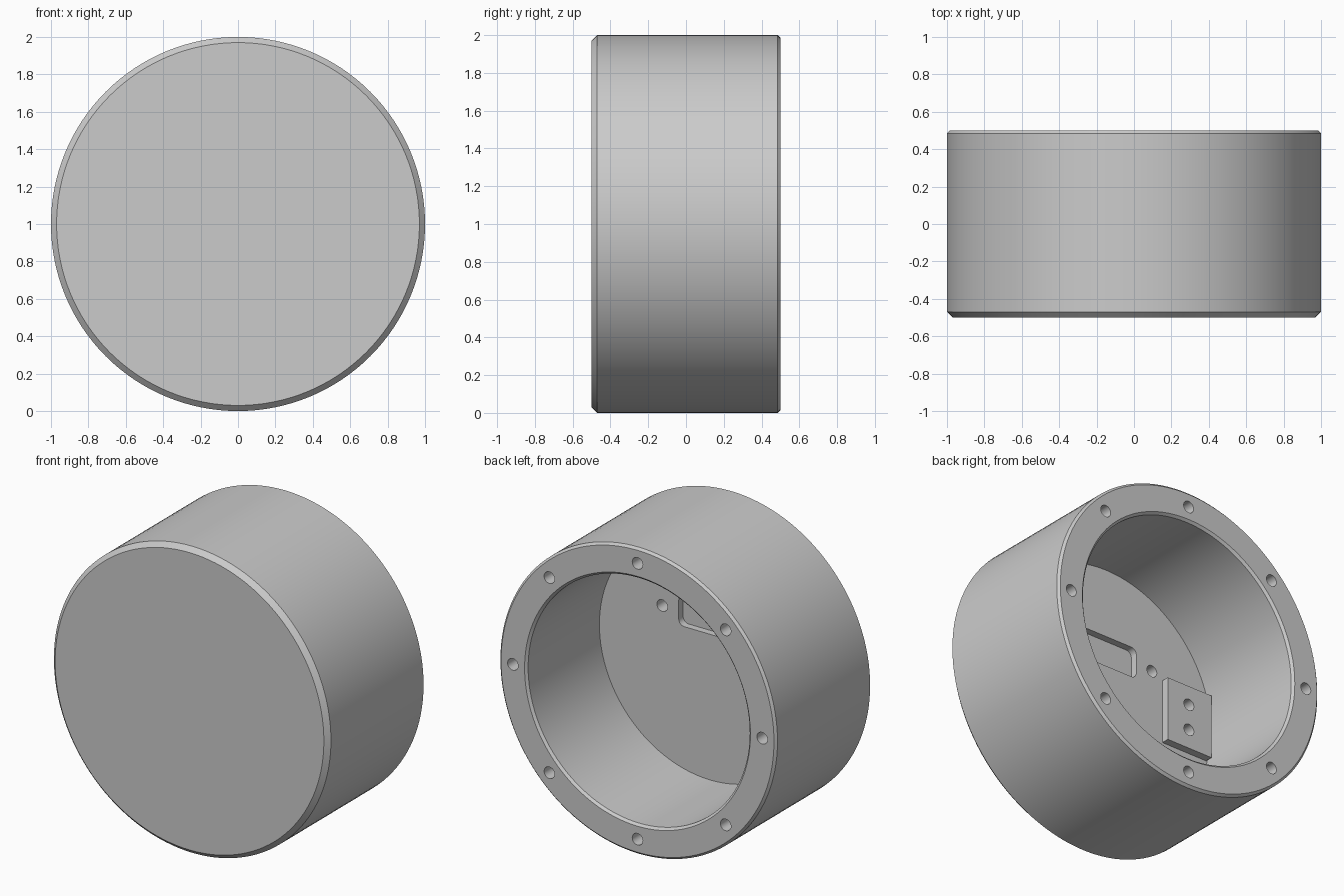
import bpy, bmesh, math
from mathutils import Matrix, Vector

old = bpy.data.objects.get("Cube")
if old:
    bpy.data.objects.remove(old, do_unlink=True)

SEGMENTS = 128
AXIS_Z = 1.0        # height of the cylinder axis
FLOOR_Y = -0.25     # inner floor of the cup
BLOCK_Y = FLOOR_Y + 0.05

grey = bpy.data.materials.new("plain_grey")
grey.use_nodes = True
grey.diffuse_color = (0.6, 0.6, 0.6, 1)
grey.node_tree.nodes["Principled BSDF"].inputs["Base Color"].default_value = (0.6, 0.6, 0.6, 1)


def finish(name, bm):
    bmesh.ops.recalc_face_normals(bm, faces=bm.faces)
    mesh = bpy.data.meshes.new(name)
    bm.to_mesh(mesh)
    bm.free()
    mesh.materials.append(grey)
    obj = bpy.data.objects.new(name, mesh)
    bpy.context.collection.objects.link(obj)
    return obj


def lathe(name, profile, segments, x=0.0, z=AXIS_Z):
    """Turn (radius, y) points about a y-parallel axis, with capped ends."""
    bm = bmesh.new()
    turns = [2 * math.pi * i / segments for i in range(segments)]
    rings = [[bm.verts.new((x + r * math.cos(t), y, z + r * math.sin(t))) for t in turns]
             for r, y in profile]
    for a, b in zip(rings, rings[1:]):
        for i in range(segments):
            j = (i + 1) % segments
            bm.faces.new((a[i], a[j], b[j], b[i]))
    bm.faces.new(rings[0])
    bm.faces.new(rings[-1])
    return finish(name, bm)


def box(name, center, size, corner=0.0):
    """Box whose edges along y may be rounded."""
    bm = bmesh.new()
    bmesh.ops.create_cube(bm, size=1)
    bmesh.ops.transform(bm, matrix=Matrix.LocRotScale(Vector(center), None, Vector(size)), verts=bm.verts)
    if corner:
        along_y = [e for e in bm.edges if abs(e.verts[0].co.y - e.verts[1].co.y) > 1e-4]
        bmesh.ops.bevel(bm, geom=along_y, offset=corner, segments=6, profile=0.5, affect='EDGES')
    return finish(name, bm)


def hole(x, z, y_open, depth, radius=0.038):
    cutter = lathe("hole_cutter", [(radius, y_open - depth), (radius, y_open + 0.02)], 32, x, z)
    cutter.hide_render = True
    return cutter


def cut(target, cutters):
    bpy.context.view_layer.objects.active = target
    for c in cutters:
        mod = target.modifiers.new("cut", 'BOOLEAN')
        mod.operation = 'DIFFERENCE'
        mod.solver = 'EXACT'
        mod.object = c
        bpy.ops.object.modifier_apply(modifier=mod.name)


# Round cup with chamfered rims and a deep bore open to the back
cup = lathe("round_housing", [(0.97, -0.5), (1, -0.47), (1, 0.485), (0.985, 0.5),
                              (0.815, 0.5), (0.8, 0.485), (0.8, FLOOR_Y)], SEGMENTS)

# Raised mounting block on the floor
block = box("mounting_block", (-0.595, BLOCK_Y - 0.03, AXIS_Z), (0.336, 0.06, 0.42))

# Ring of screw holes on the back rim
rim_holes = [hole(0.9 * math.cos(k * math.pi / 4), AXIS_Z + 0.9 * math.sin(k * math.pi / 4), 0.5, 0.25)
             for k in range(8)]

# Rounded recess in the floor with a hole at either side
slot = box("recess_cutter", (0, FLOOR_Y, AXIS_Z + 0.25), (0.456, 0.092, 0.2), corner=0.04)
slot.hide_render = True
floor_holes = [hole(side * 0.347, AXIS_Z + 0.245, FLOOR_Y, 0.12) for side in (-1, 1)]

# Pair of holes through the block into the floor
block_holes = [hole(-0.59, AXIS_Z + side * 0.085, BLOCK_Y, 0.15) for side in (-1, 1)]

cut(cup, rim_holes + [slot] + floor_holes + block_holes)
cut(block, block_holes)

for helper in rim_holes + [slot] + floor_holes + block_holes:
    bpy.data.objects.remove(helper, do_unlink=True)

# Smooth round walls, crisp edges
bpy.ops.object.select_all(action='DESELECT')
for part in (cup, block):
    part.select_set(True)
bpy.context.view_layer.objects.active = cup
bpy.ops.object.shade_smooth_by_angle(angle=math.radians(30))
